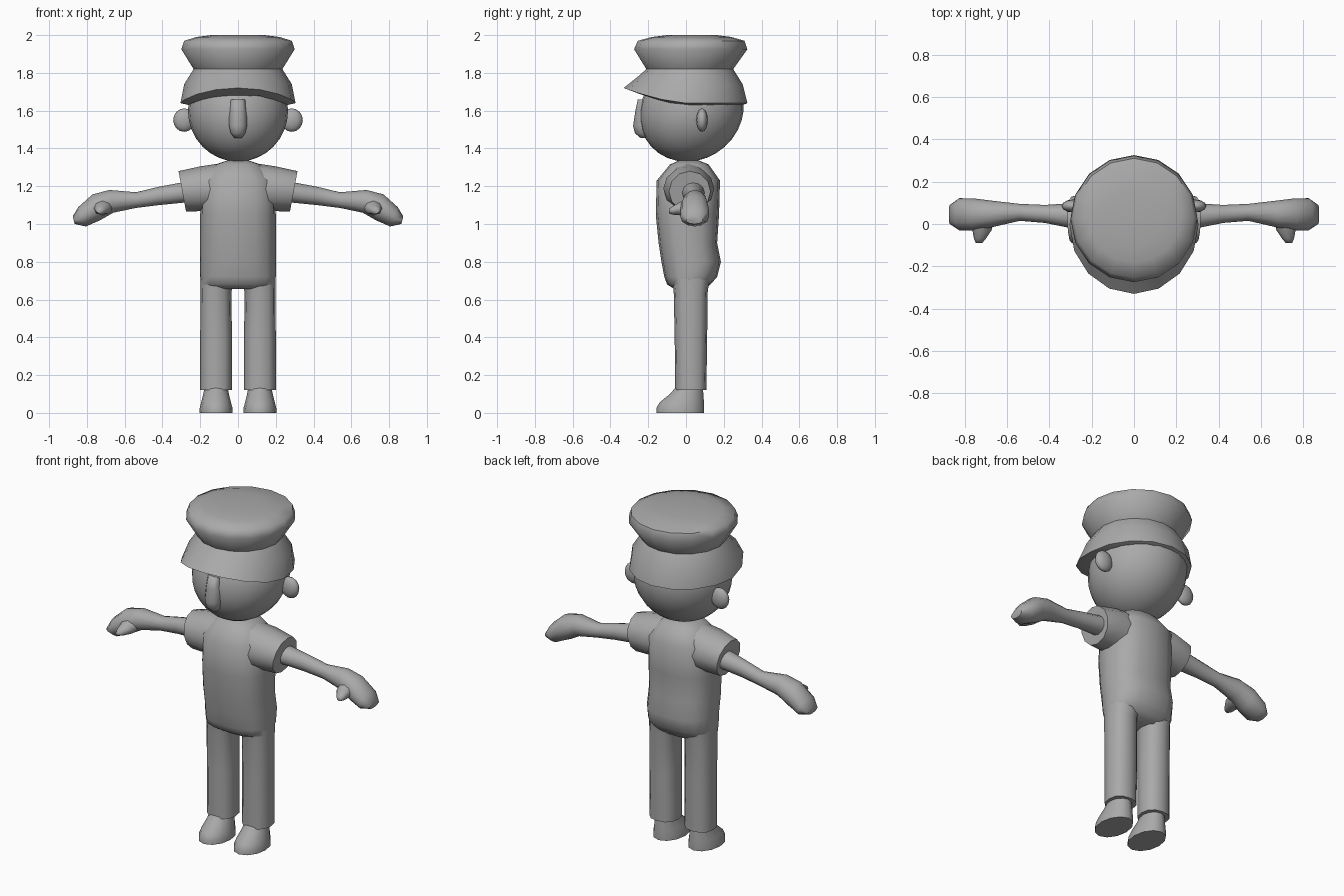
import bpy, bmesh, math
from mathutils import Vector, Matrix

cube = bpy.data.objects.get("Cube")
if cube:
    bpy.data.objects.remove(cube)

grey = bpy.data.materials.new("plain grey")
grey.use_nodes = True
colour = (0.4, 0.4, 0.4, 1)
grey.diffuse_color = colour
grey.node_tree.nodes["Principled BSDF"].inputs["Base Color"].default_value = colour


def finish(name, bm, angle):
    bmesh.ops.recalc_face_normals(bm, faces=bm.faces)
    mesh = bpy.data.meshes.new(name)
    bm.to_mesh(mesh)
    bm.free()
    mesh.materials.append(grey)
    obj = bpy.data.objects.new(name, mesh)
    bpy.context.collection.objects.link(obj)
    bpy.ops.object.select_all(action='DESELECT')
    obj.select_set(True)
    bpy.context.view_layer.objects.active = obj
    bpy.ops.object.shade_smooth_by_angle(angle=math.radians(angle))


def oval(n, power=2.0):
    """Points of a unit superellipse."""
    for i in range(n):
        a = 2 * math.pi * i / n
        s, c = math.sin(a), math.cos(a)
        yield (math.copysign(abs(s) ** (2 / power), s),
               math.copysign(abs(c) ** (2 / power), c))


def flat_ring(z, rx, front, back, x=0, n=16, power=2.0):
    mid, ry = (front + back) / 2, (back - front) / 2
    return [Vector((x + rx * u, mid + ry * v, z)) for u, v in oval(n, power)]


def side_ring(side, x, low, high, front, back, lean):
    """Upright ring across x; lean pushes its top outward."""
    return [Vector((side * (x + lean * v),
                    (front + back) / 2 + (back - front) / 2 * u,
                    (low + high) / 2 + (high - low) / 2 * v)) for u, v in oval(12)]


def rim(z, rx, front, back, lift):
    """Level ring whose front rises into a peak."""
    ring = flat_ring(z, rx, front, back)
    for p in ring:
        p.z += lift * (max(0, -p.y) / -front) ** 1.5
    return ring


def loft(name, rings, angle=50):
    bm = bmesh.new()
    loops = [[bm.verts.new(p) for p in ring] for ring in rings]
    for a, b in zip(loops, loops[1:]):
        for i in range(len(a)):
            j = (i + 1) % len(a)
            bm.faces.new((a[i], a[j], b[j], b[i]))
    bm.faces.new(loops[0])
    bm.faces.new(loops[-1])
    finish(name, bm, angle)


def ball(name, centre, size, slant, u, v):
    bm = bmesh.new()
    bmesh.ops.create_uvsphere(bm, u_segments=u, v_segments=v, radius=1)
    bmesh.ops.transform(bm, matrix=Matrix.Diagonal((*size, 1)), verts=bm.verts)
    for p in bm.verts:
        p.co.y += slant * p.co.z
        p.co += Vector(centre)
    finish(name, bm, 60)


# Head and nose
ball("head", (0, 0.03, 1.6), (0.265, 0.275, 0.27), 0.1, 24, 16)
loft("nose", [flat_ring(z, r, y - r, y + r, n=10) for z, y, r in [
    (1.66, -0.215, 0.04), (1.6, -0.22, 0.048), (1.52, -0.23, 0.05),
    (1.48, -0.23, 0.04), (1.455, -0.22, 0.02)]], 80)

# Cap with a raised peak
loft("cap", [
    rim(1.63, 0.262, -0.25, 0.3, 0.06),
    rim(1.64, 0.305, -0.33, 0.325, 0.08),
    rim(1.74, 0.285, -0.255, 0.3, 0.04),
    flat_ring(1.82, 0.235, -0.21, 0.25),
    flat_ring(1.925, 0.3, -0.275, 0.325),
    flat_ring(1.97, 0.285, -0.255, 0.31),
    flat_ring(1.99, 0.22, -0.18, 0.24),
    flat_ring(2.0, 0.14, -0.1, 0.16)], 55)

# Body from the neck down to the hips
loft("torso", [flat_ring(z, rx, f, b, power=2.5) for z, rx, f, b in [
    (1.335, 0.06, -0.04, 0.07), (1.315, 0.12, -0.085, 0.12),
    (1.23, 0.195, -0.155, 0.18), (1.05, 0.2, -0.16, 0.175),
    (0.9, 0.2, -0.145, 0.165), (0.8, 0.2, -0.13, 0.185),
    (0.72, 0.2, -0.115, 0.165), (0.68, 0.195, -0.1, 0.13),
    (0.655, 0.15, -0.06, 0.1)]])

for side, label in ((1, "left"), (-1, "right")):
    ball(label + "_ear", (side * 0.285, 0.085, 1.55), (0.058, 0.031, 0.062), 0, 12, 8)

    loft(label + "_sleeve", [side_ring(side, *row) for row in [
        (0.06, 1.04, 1.325, -0.11, 0.13, 0.01),
        (0.18, 1.07, 1.305, -0.12, 0.15, 0.02),
        (0.295, 1.065, 1.28, -0.09, 0.13, 0.02)]])

    # Arm swelling into a mitten hand
    loft(label + "_arm", [side_ring(side, *row) for row in [
        (0.27, 1.115, 1.225, -0.025, 0.1, 0),
        (0.42, 1.1, 1.197, 0.005, 0.09, 0),
        (0.54, 1.085, 1.168, 0.015, 0.095, 0),
        (0.67, 1.06, 1.18, -0.015, 0.11, 0.01),
        (0.75, 1.02, 1.157, -0.03, 0.12, 0.02),
        (0.825, 0.987, 1.09, -0.03, 0.122, 0.02),
        (0.87, 1.0, 1.04, 0.0, 0.09, 0.005)]])

    # Thumb pointing forward and down
    thumb = [(0.715, 0.02, 1.09, 0.055), (0.718, -0.03, 1.082, 0.045),
             (0.728, -0.07, 1.072, 0.028), (0.732, -0.09, 1.068, 0.015)]
    loft(label + "_thumb", [[Vector((side * (x + r * u), y, z + r * 0.8 * v))
                             for u, v in oval(8)] for x, y, z, r in thumb], 70)

    # Trouser leg and shoe
    loft(label + "_leg", [flat_ring(z, r, f, b, side * x, 12, 2.4) for z, r, f, b, x in [
        (0.75, 0.095, -0.08, 0.13, 0.103), (0.64, 0.082, -0.065, 0.115, 0.117),
        (0.4, 0.084, -0.06, 0.112, 0.116), (0.12, 0.084, -0.057, 0.108, 0.116)]])
    loft(label + "_shoe", [flat_ring(z, r, f, b, side * 0.116, 12) for z, r, f, b in [
        (0, 0.088, -0.157, 0.095), (0.025, 0.087, -0.157, 0.096),
        (0.055, 0.079, -0.14, 0.095), (0.1, 0.068, -0.085, 0.092),
        (0.14, 0.06, -0.05, 0.088)]])
